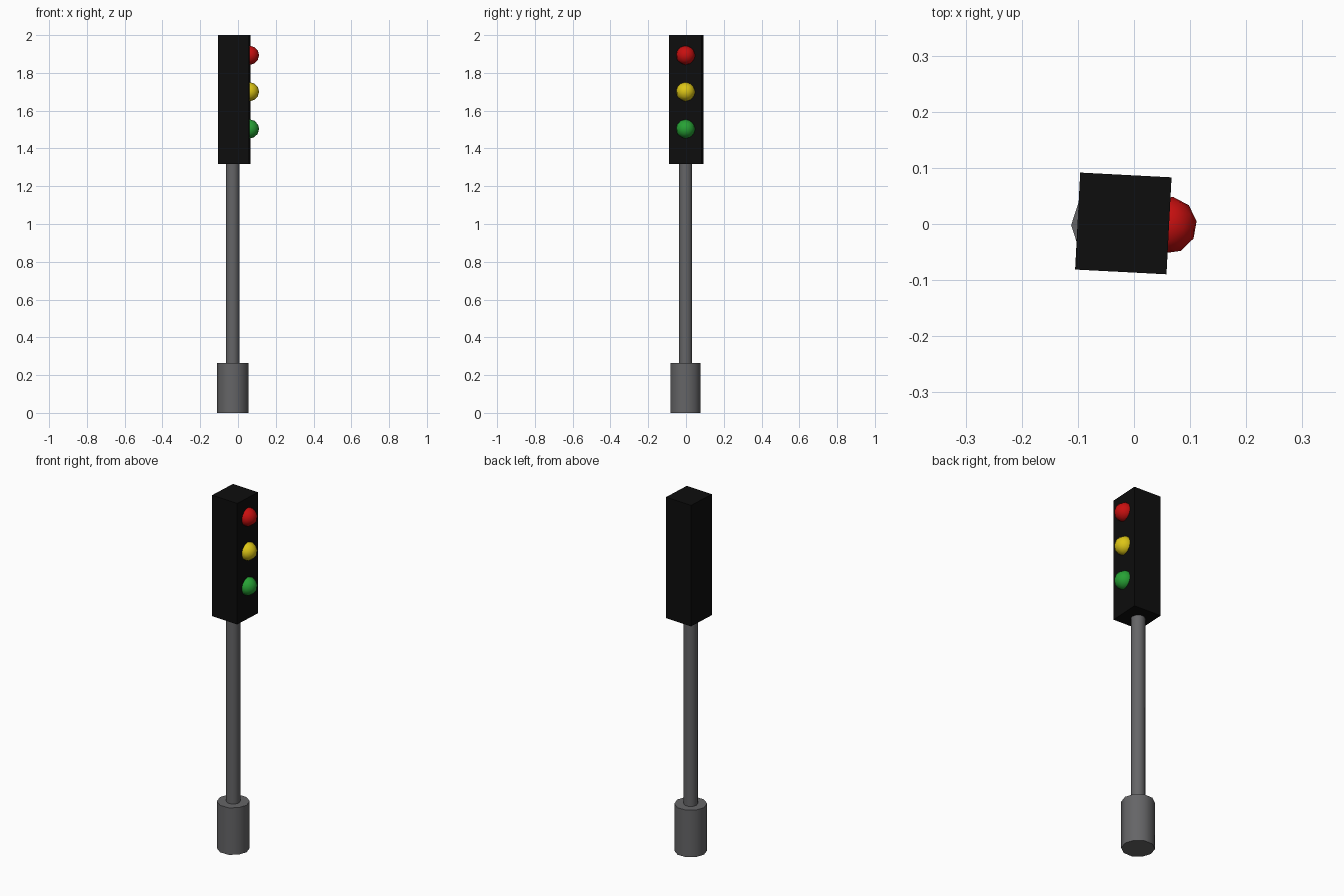
import bpy, math

if "Cube" in bpy.data.objects:
    bpy.data.objects.remove(bpy.data.objects["Cube"])


def material(name, rgb):
    m = bpy.data.materials.new(name)
    m.diffuse_color = (*rgb, 1)
    m.use_nodes = True
    m.node_tree.nodes["Principled BSDF"].inputs["Base Color"].default_value = m.diffuse_color
    return m


grey = material("pole grey", (0.13, 0.13, 0.135))
black = material("housing black", (0.004, 0.004, 0.004))
red = material("signal red", (0.58, 0.005, 0.005))
yellow = material("signal yellow", (0.72, 0.56, 0.008))
green = material("signal green", (0.02, 0.36, 0.035))


def finish(name, mat, smooth=True):
    ob = bpy.context.object
    ob.name = name
    ob.data.materials.append(mat)
    if smooth:
        bpy.ops.object.shade_smooth_by_angle(angle=math.radians(40))
    return ob


def cylinder(name, radius, z0, z1):
    # ten-sided, with a corner on the x axis
    bpy.ops.mesh.primitive_cylinder_add(
        vertices=10, radius=radius, depth=z1 - z0,
        location=(-0.028, -0.002, (z0 + z1) / 2), rotation=(0, 0, math.pi / 2))
    finish(name, grey)


# Foot and pole
cylinder("base", 0.084, 0, 0.265)
cylinder("pole", 0.036, 0.26, 1.33)

# Signal housing, turned slightly about z
bpy.ops.mesh.primitive_cube_add(size=1, location=(-0.019, 0.001, 1.659),
                                rotation=(0, 0, math.radians(-3)))
bpy.context.object.scale = (0.163, 0.173, 0.682)
finish("housing", black, smooth=False)

# Three lamps, half sunk in the +x face
for name, mat, z in (("red_lamp", red, 1.893), ("yellow_lamp", yellow, 1.7),
                     ("green_lamp", green, 1.503)):
    bpy.ops.mesh.primitive_ico_sphere_add(
        subdivisions=2, radius=0.051, location=(0.061, -0.002, z),
        rotation=(0, 0, math.radians(-10)))
    finish(name, mat)
